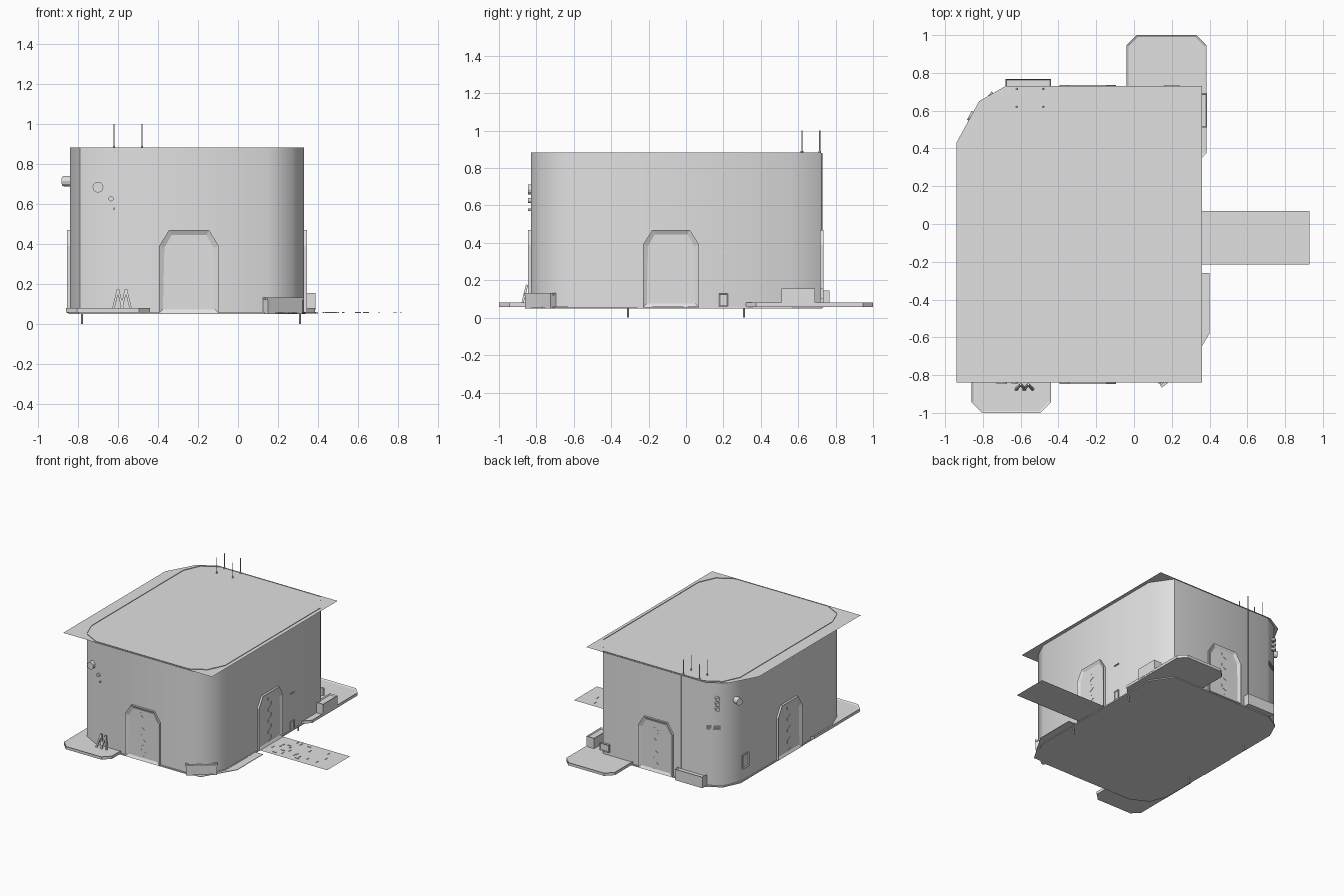
import bpy, bmesh, math, random
from mathutils import Matrix, Vector

cube = bpy.data.objects.get("Cube")
if cube:
    bpy.data.objects.remove(cube, do_unlink=True)

grey = bpy.data.materials.new("light_grey")
grey.use_nodes = True
COLOUR = (0.75, 0.75, 0.75, 1)
grey.diffuse_color = COLOUR
grey.node_tree.nodes["Principled BSDF"].inputs["Base Color"].default_value = COLOUR


def finish(name, bm, loc=(0, 0, 0), turn=0, recalc=True):
    if recalc:
        bmesh.ops.recalc_face_normals(bm, faces=bm.faces[:])
    mesh = bpy.data.meshes.new(name)
    bm.to_mesh(mesh)
    bm.free()
    mesh.materials.append(grey)
    ob = bpy.data.objects.new(name, mesh)
    bpy.context.collection.objects.link(ob)
    ob.location = loc
    ob.rotation_euler.z = math.radians(turn)
    return ob


def prism(name, pts, lo, hi, inset=0, depth=0, upright=False, loc=(0, 0, 0), turn=0):
    """Extrude an outline; upright ones stand on edge and grow towards local -y."""
    bm = bmesh.new()
    face = bm.faces.new([bm.verts.new((x, y, lo)) for x, y in pts])
    face.normal_update()
    if face.normal.z < 0:
        face.normal_flip()
    if hi > lo:
        grown = bmesh.ops.extrude_face_region(bm, geom=[face], use_keep_orig=True)["geom"]
        bmesh.ops.translate(bm, vec=(0, 0, hi - lo),
                            verts=[v for v in grown if isinstance(v, bmesh.types.BMVert)])
        bmesh.ops.recalc_face_normals(bm, faces=bm.faces[:])
        if inset:
            top = max(bm.faces, key=lambda f: f.calc_center_median().z)
            bmesh.ops.inset_region(bm, faces=[top], thickness=inset, depth=depth)
    if upright:
        bmesh.ops.transform(bm, matrix=Matrix.Rotation(math.pi / 2, 4, "X"), verts=bm.verts[:])
    return finish(name, bm, loc, turn, recalc=hi > lo)


def rect(x0, x1, y0, y1, cut=0):
    if not cut:
        return [(x0, y0), (x1, y0), (x1, y1), (x0, y1)]
    return [(x0 + cut, y0), (x1 - cut, y0), (x1, y0 + cut), (x1, y1 - cut),
            (x1 - cut, y1), (x0 + cut, y1), (x0, y1 - cut), (x0, y0 + cut)]


def rod(name, a, b, radius, sides=8):
    a, b = Vector(a), Vector(b)
    bm = bmesh.new()
    spin = (b - a).to_track_quat("Z", "Y").to_matrix().to_4x4()
    bmesh.ops.create_cone(bm, cap_ends=True, segments=sides, radius1=radius, radius2=radius,
                          depth=(b - a).length, matrix=Matrix.Translation((a + b) / 2) @ spin)
    return finish(name, bm)


# Outer wall: open shell with cut corners
plan = [(-0.66, -0.83), (0.15, -0.83), (0.27, -0.76), (0.33, -0.63), (0.33, 0.56),
        (0.22, 0.72), (-0.66, 0.72), (-0.78, 0.65), (-0.84, 0.52), (-0.84, -0.63), (-0.79, -0.76)]
bm = bmesh.new()
low = [bm.verts.new((x, y, 0.055)) for x, y in plan]
high = [bm.verts.new((x, y, 0.884)) for x, y in plan]
for i in range(len(plan)):
    j = (i + 1) % len(plan)
    bm.faces.new((low[i], low[j], high[j], high[i]))
wall = finish("outer_wall", bm, recalc=False)
bpy.context.view_layer.objects.active = wall
wall.select_set(True)
bpy.ops.object.shade_smooth_by_angle(angle=math.radians(38))
wall.select_set(False)

# Roof sheet, floor slab, apron and walkway
prism("roof_sheet", [(-0.94, -0.84), (0.36, -0.84), (0.36, 0.73), (-0.68, 0.73),
                     (-0.82, 0.65), (-0.94, 0.43)], 0.88, 0.88)
prism("floor_slab", [(-0.255 + (x + 0.255) * 1.012, -0.055 + (y + 0.055) * 1.01)
                     for x, y in plan], 0.05, 0.06)
prism("corner_apron", [(0.2, -0.26), (0.4, -0.26), (0.4, -0.58), (0.25, -0.83), (0.1, -0.83)],
      0.054, 0.058)
prism("walkway", rect(0.3, 0.93, -0.215, 0.07), 0.056, 0.056)
random.seed(4)
for i in range(22):
    x, y = random.uniform(0.38, 0.89), random.uniform(-0.2, 0.05)
    w, d = random.choice([(0.03, 0.005), (0.005, 0.025)])
    prism("walkway_scrap", rect(x, x + w, y, y + d), 0.056, 0.06)

# Landing platforms with a raised rim
for name, box in (("front_platform", (-0.86, -0.44, -1.0, -0.32)),
                  ("back_platform", (-0.04, 0.385, 0.32, 1.0))):
    prism(name, rect(*box, cut=0.055), 0.058, 0.08, inset=0.012, depth=-0.007)

# Arched doors, one per side
arch = [(-0.15, 0.055), (0.15, 0.055), (0.15, 0.39), (0.1, 0.47), (-0.1, 0.47), (-0.15, 0.39)]
wave = [(0.02 * (1 if k % 4 in (1, 2) else -1), 0.075 + 0.022 * k) for k in range(17)]
seam = [(u - 0.002, z) for u, z in wave] + [(u + 0.002, z) for u, z in reversed(wave)]
sides = (("front", (-0.245, -0.83, 0), 0), ("right", (0.33, -0.08, 0), 90),
         ("back", (-0.245, 0.72, 0), 180), ("left", (-0.84, -0.08, 0), 270))
for side, loc, turn in sides:
    prism(side + "_door", arch, -0.01, 0.016, inset=0.028, depth=-0.012,
          upright=True, loc=loc, turn=turn)
    prism(side + "_door_seam", seam, 0.002, 0.006, upright=True, loc=loc, turn=turn)

# Benches and equipment boxes
prism("back_box", rect(-0.68, -0.44, 0.71, 0.768), 0.058, 0.145, inset=0.008, depth=-0.01)
prism("side_box", rect(0.32, 0.387, 0.51, 0.69), 0.07, 0.155, inset=0.008, depth=-0.01)
prism("corner_bench", rect(-0.11, 0.11, -0.035, 0.025), 0.05, 0.12,
      loc=(0.215, -0.765, 0), turn=38)
for k in range(3):
    y = -0.038 + 0.022 * k
    prism("bench_slat", rect(-0.115, 0.115, y, y + 0.016), 0.12, 0.133,
          loc=(0.215, -0.765, 0), turn=38)

# Folding stand on the front platform
for x in (-0.6, -0.56):
    for s in (-1, 1):
        rod("stand_leg", (x + s * 0.024, -0.875, 0.075), (x, -0.85, 0.175), 0.008, 4)

# Roof aerials and wall conduit
for x in (-0.62, -0.48):
    for y in (0.62, 0.715):
        rod("aerial", (x, y, 0.88), (x, y, 1.0), 0.003, 6)
        rod("aerial_foot", (x, y, 0.88), (x, y, 0.89), 0.007, 6)
rod("back_conduit", (-0.47, 0.726, 0.14), (-0.47, 0.726, 0.88), 0.004, 6)

# Support pegs under the floor
for x in (-0.78, 0.31):
    for y in (-0.31, 0.31):
        rod("support_peg", (x, y, 0), (x, y, 0.055), 0.005, 6)

# Round vents and lamps
for x, z, r in ((-0.7, 0.685, 0.027), (-0.635, 0.627, 0.013), (-0.62, 0.577, 0.006)):
    rod("front_vent", (x, -0.8, z), (x, -0.845, z), r, 12)
rod("corner_lamp", (-0.8, 0.54, 0.715), (-0.872, 0.575, 0.715), 0.026, 12)
for z in (0.67, 0.71, 0.75):
    rod("signal_lamp", (-0.73, 0.66, z), (-0.763, 0.69, z), 0.016, 10)

# Small wall panels
prism("left_panel", rect(-0.04, 0.04, 0.15, 0.26), 0, 0.008, inset=0.012, depth=-0.006,
      upright=True, loc=(-0.84, 0.46, 0), turn=270)
prism("right_panel", rect(-0.025, 0.025, 0.06, 0.13), 0, 0.008, inset=0.008, depth=-0.005,
      upright=True, loc=(0.33, 0.2, 0), turn=90)
prism("right_vent", rect(-0.025, 0.025, 0.345, 0.352), 0, 0.008,
      upright=True, loc=(0.33, 0.2, 0), turn=90)
prism("back_panel", rect(-0.04, 0.04, 0.1, 0.16), 0, 0.015, inset=0.008, depth=-0.005,
      upright=True, loc=(0.2, 0.72, 0), turn=180)
for k in range(3):
    prism("corner_louvre", rect(-0.05, 0.05, 0.5 + 0.012 * k, 0.506 + 0.012 * k), 0, 0.007,
          upright=True, loc=(-0.72, 0.685, 0), turn=210)
